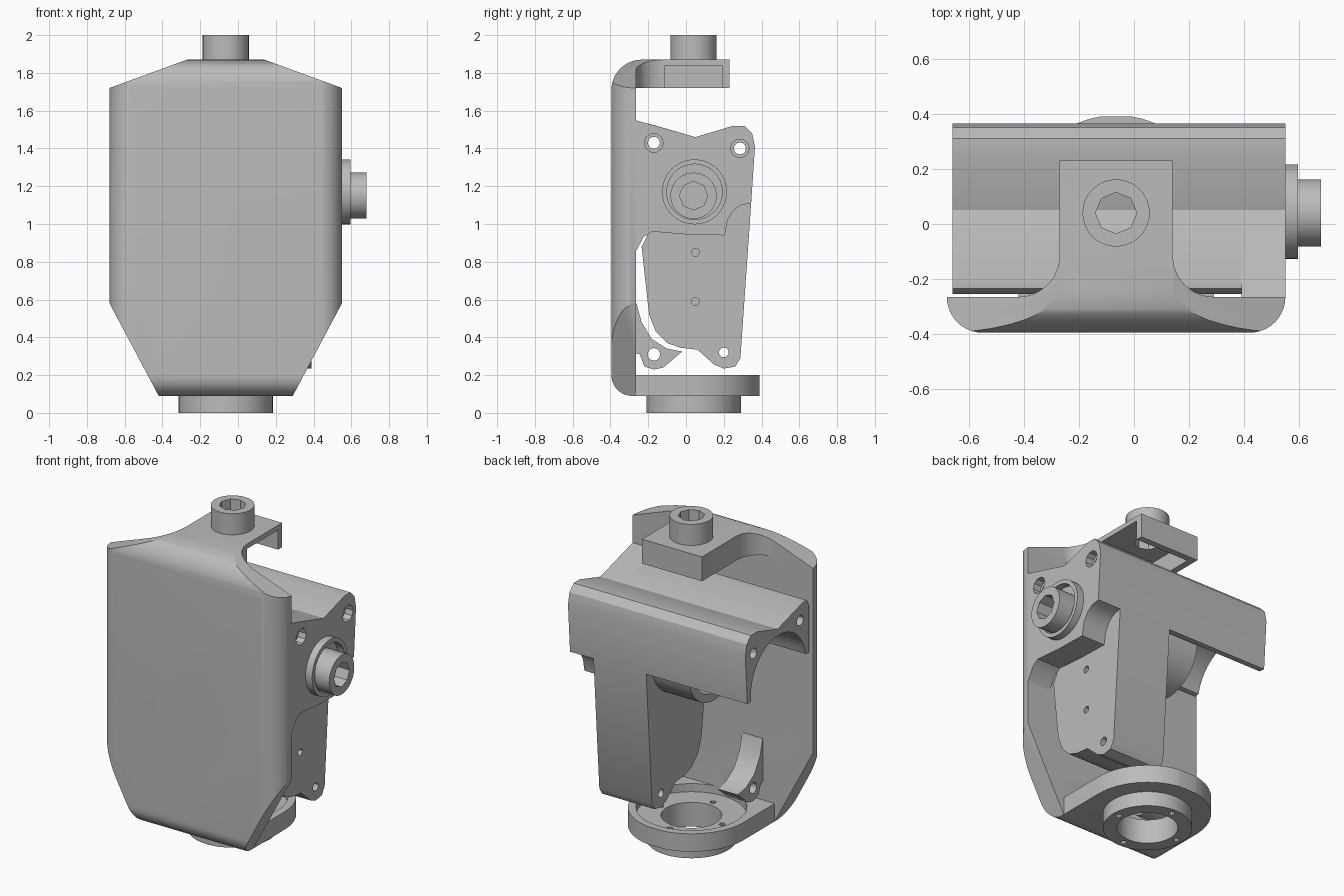
import bpy
import math
from mathutils import Vector

if "Cube" in bpy.data.objects:
    bpy.data.objects.remove(bpy.data.objects["Cube"])

grey = bpy.data.materials.new("plain grey")
grey.use_nodes = True
grey.diffuse_color = (0.5, 0.5, 0.5, 1)
grey.node_tree.nodes["Principled BSDF"].inputs["Base Color"].default_value = (0.5, 0.5, 0.5, 1)

MID = -0.065          # mid plane of the shield in x
AXIS = (0.04, 1.15)   # motor axis in (y, z)
POST = (MID, 0.04)    # vertical axis in (x, y)


def place(axis, a, b, t):
    return {"x": (t, a, b), "y": (a, t, b), "z": (a, b, t)}[axis]


def prism(name, pts, axis, lo, hi):
    """Extrude a closed 2D outline along an axis."""
    n = len(pts)
    area = sum(pts[i - 1][0] * pts[i][1] - pts[i][0] * pts[i - 1][1] for i in range(n))
    if (area > 0) == (axis == "y"):
        pts = pts[::-1]
    verts = [place(axis, a, b, t) for t in (lo, hi) for a, b in pts]
    faces = [list(range(n))[::-1], list(range(n, 2 * n))]
    faces += [(i, (i + 1) % n, n + (i + 1) % n, n + i) for i in range(n)]
    mesh = bpy.data.meshes.new(name)
    mesh.from_pydata(verts, [], faces)
    mesh.materials.append(grey)
    ob = bpy.data.objects.new(name, mesh)
    bpy.context.collection.objects.link(ob)
    return ob


def arc(c, r, start, end, n=10):
    angles = [math.radians(start + (end - start) * i / n) for i in range(n + 1)]
    return [(c[0] + r * math.cos(a), c[1] + r * math.sin(a)) for a in angles]


def cyl(name, axis, c, r, lo, hi, n=40):
    return prism(name, arc(c, r, 0, 360, n)[:-1], axis, lo, hi)


def rect(a0, b0, a1, b1):
    return [(a0, b0), (a1, b0), (a1, b1), (a0, b1)]


def mirrored(pts):
    return [(2 * MID - x, y) for x, y in pts]


def boolean(ob, tool, operation="DIFFERENCE"):
    """Apply one boolean and remove its helper."""
    tool.hide_render = True
    mod = ob.modifiers.new("cut", "BOOLEAN")
    mod.operation, mod.object, mod.solver = operation, tool, "EXACT"
    bpy.ops.object.select_all(action="DESELECT")
    bpy.context.view_layer.objects.active = ob
    ob.select_set(True)
    bpy.ops.object.modifier_apply(modifier=mod.name)
    bpy.data.objects.remove(tool)


def smooth(ob):
    bpy.ops.object.select_all(action="DESELECT")
    bpy.context.view_layer.objects.active = ob
    ob.select_set(True)
    bpy.ops.object.shade_smooth_by_angle(angle=math.radians(30))


# Shield: block rounded at the front, trimmed to its front and plan outlines
side = [(0.39, 0.09), (0.39, 1.87)] + arc((-0.235, 1.71), 0.16, 90, 180) \
    + arc((-0.285, 0.2), 0.11, 180, 270)
shield = prism("shield", side, "x", -0.8, 0.8)
half = [(0.29, 0.09), (0.55, 0.58), (0.55, 1.72), (0.14, 1.87)]
front = half + mirrored(half)[::-1]
boolean(shield, prism("front_trim", front, "y", -0.6, 0.6), "INTERSECT")
corner = arc((0.42, -0.265), 0.13, -90, 0) + [(0.55, 0.5)]
boolean(shield, prism("plan_trim", corner + mirrored(corner)[::-1], "z", -0.1, 2.1), "INTERSECT")

# Open space between the two flanges
boolean(shield, prism("cavity", rect(-0.265, 0.2, 0.6, 1.72), "x", -1, 1))
boolean(shield, prism("top_end", rect(0.23, 1.5, 0.6, 2), "x", -1, 1))

# Top flange sides with fillets, and bottom flange with round end
top_side = [(0.14, 0.5)] + arc((0.29, -0.115), 0.15, 180, 270, 6) + [(0.8, -0.265), (0.8, 0.5)]
low_side = [(0.29, -0.265)] + arc(POST, 0.355, 0, 90, 18) + [(MID, 0.6), (0.8, 0.6), (0.8, -0.265)]
for flip in (False, True):
    for pts, lo, hi in ((top_side, 1.6, 2), (low_side, 0, 0.3)):
        boolean(shield, prism("side_trim", mirrored(pts) if flip else pts, "z", lo, hi))

# Pocket below the top flange, recess and bore in the bottom flange
boolean(shield, prism("pocket", rect(-0.11, 1.6, 0.19, 1.84), "x", -0.23, 0.5))
boolean(shield, cyl("recess", "z", POST, 0.31, 0.15, 0.3))
boolean(shield, cyl("bore", "z", POST, 0.17, 0, 0.3))
boolean(shield, cyl("top_bore", "z", POST, 0.075, 1.8, 2.1, 8))

# Bottom boss and top stub
boss = cyl("bottom_boss", "z", POST, 0.25, 0, 0.09)
boolean(boss, cyl("bore", "z", POST, 0.17, -0.1, 0.3))
for k in range(4):
    c = arc(POST, 0.21, 90 * k, 360, 1)[0]
    for ob in (boss, shield):
        boolean(ob, cyl("screw_hole", "z", c, 0.018, -0.1, 0.3, 10))
stub = cyl("top_stub", "z", POST, 0.122, 1.87, 2.0)
boolean(stub, cyl("bore", "z", POST, 0.075, 1.8, 2.1, 8))

# Small lug inside the shield
lug = prism("inner_lug", [(-0.28, 0.58), (-0.262, 0.58), (-0.235, 0.48), (-0.18, 0.39), (-0.1, 0.34),
                          (-0.02, 0.325), (-0.12, 0.24), (-0.17, 0.23), (-0.22, 0.245),
                          (-0.245, 0.31), (-0.28, 0.32)], "x", -0.34, -0.2)
boolean(lug, cyl("hole", "x", (-0.17, 0.31), 0.033, -1, 1, 16))

# Housing: long arm with an arch below, side plate, rear leg
ridge = [(0.05, 1.46), (0.25, 1.52), (0.31, 1.52), (0.35, 1.48), (0.365, 1.41), (0.345, 1.11)]
arm = prism("upper_arm", [(-0.255, 1.2), (-0.255, 1.49), (-0.235, 1.53), (-0.2, 1.532)] + ridge
            + arc(AXIS, 0.27, -8, 169, 20), "x", -0.66, 0.39)
plate = prism("side_plate", [(-0.268, 1.55)] + ridge
              + [(0.29, 1.1), (0.25, 1.07), (0.22, 1.02), (0.205, 0.94), (0.0, 0.945), (-0.18, 0.96),
                 (-0.225, 0.93), (-0.268, 0.85)], "x", 0.39, 0.55)
leg = prism("rear_leg", [(0.345, 1.11), (0.288, 0.29), (0.26, 0.245), (0.2, 0.235), (0.15, 0.255),
                         (0.06, 0.335), (-0.03, 0.345), (-0.1, 0.37), (-0.16, 0.43), (-0.195, 0.52),
                         (-0.21, 0.65), (-0.235, 0.88), (-0.2, 0.95), (-0.2, 1.11)], "x", 0.03, 0.39)

# Bolt holes
for c in ((-0.17, 1.43), (0.285, 1.4)):
    boolean(arm, cyl("hole", "x", c, 0.032, -1, 1, 12))
    boolean(plate, cyl("hole", "x", c, 0.032, -1, 1, 12))
    boolean(plate, cyl("counterbore", "x", c, 0.05, 0.5, 0.7, 10))
boolean(leg, cyl("hole", "x", (0.2, 0.32), 0.026, -1, 1, 12))
for z in (0.59, 0.85):
    boolean(leg, cyl("hole", "x", (0.05, z), 0.021, 0.3, 0.6, 12))

# Motor tube, collar and output stub on the motor axis
tube = cyl("motor_tube", "x", AXIS, 0.25, -0.22, 0.39)
boolean(tube, cyl("bore", "x", AXIS, 0.2, -0.5, 0.3))
collar_axis = (0.045, 1.17)
collar = cyl("collar", "x", collar_axis, 0.172, 0.55, 0.595)
boolean(collar, cyl("bore", "x", collar_axis, 0.147, 0.5, 0.7))
output = cyl("output_stub", "x", AXIS, 0.122, 0.54, 0.68)
boolean(output, cyl("bore", "x", AXIS, 0.075, 0.56, 0.8, 8))

for part in (shield, boss, stub, lug, arm, plate, leg, tube, collar, output):
    smooth(part)
